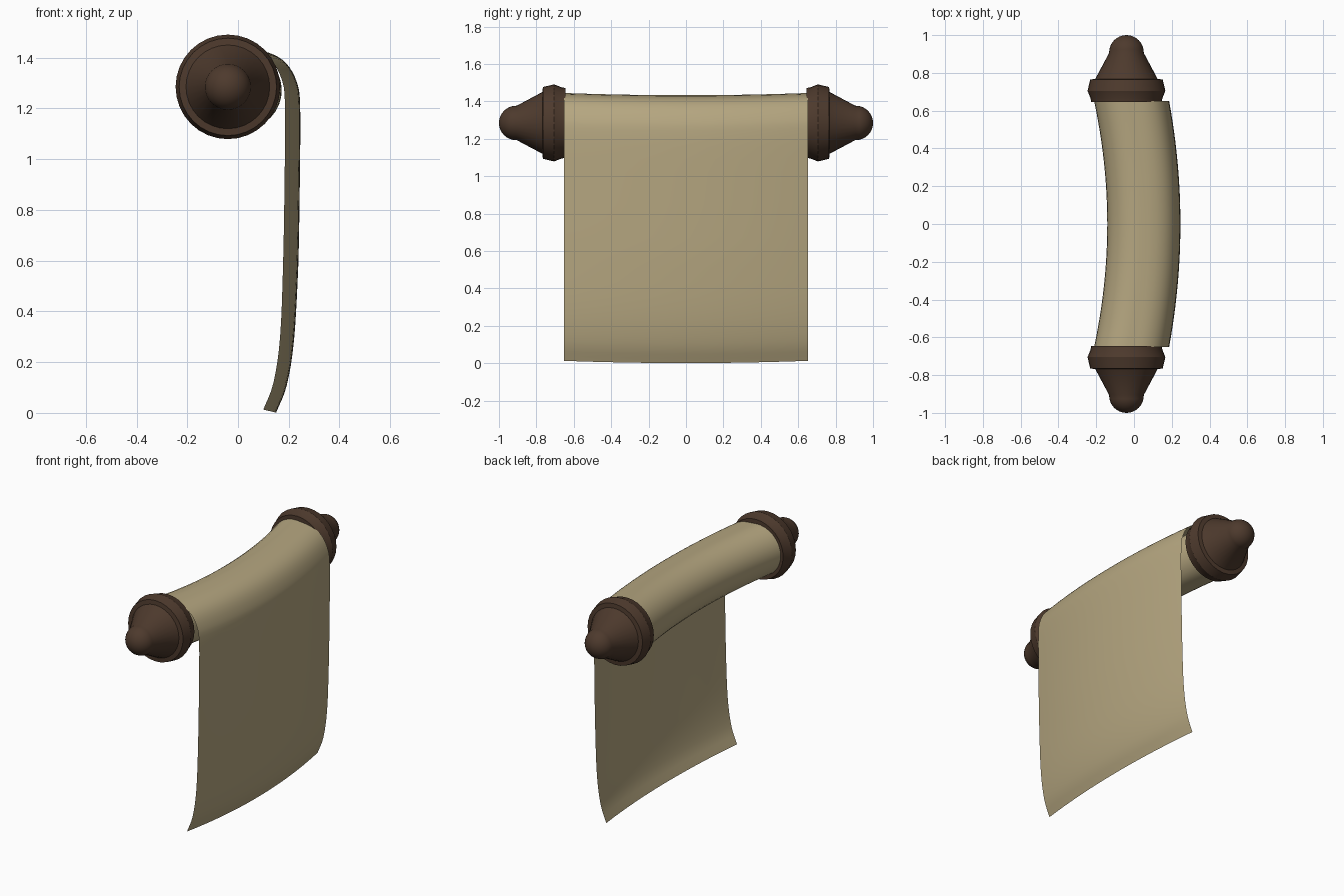
import bpy, bmesh, math
from mathutils import Vector

if "Cube" in bpy.data.objects:
    bpy.data.objects.remove(bpy.data.objects["Cube"])

CX, CZ = -0.04, 1.285


def material(name, color):
    m = bpy.data.materials.new(name)
    m.diffuse_color = (*color, 1)
    m.use_nodes = True
    m.node_tree.nodes["Principled BSDF"].inputs["Base Color"].default_value = m.diffuse_color
    return m


def finish(name, bm, mat, angle):
    me = bpy.data.meshes.new(name)
    bm.to_mesh(me)
    bm.free()
    ob = bpy.data.objects.new(name, me)
    bpy.context.collection.objects.link(ob)
    me.materials.append(mat)
    bpy.ops.object.select_all(action='DESELECT')
    ob.select_set(True)
    bpy.context.view_layer.objects.active = ob
    bpy.ops.object.shade_smooth_by_angle(angle=math.radians(angle))
    return ob


def smooth_path(pts, steps):
    # Catmull-Rom curve through the points
    p = [Vector(q) for q in pts]
    p = [2 * p[0] - p[1]] + p + [2 * p[-1] - p[-2]]
    out = []
    for i in range(1, len(p) - 2):
        a, b, c, d = p[i - 1:i + 3]
        for k in range(steps):
            t = k / steps
            out.append(0.5 * (2 * b + (c - a) * t + (2 * a - 5 * b + 4 * c - d) * t * t
                              + (3 * b - a - 3 * c + d) * t ** 3))
    return out + [p[-2]]


wood = material("dark_wood", (0.075, 0.042, 0.026))
paper = material("parchment", (0.46, 0.38, 0.215))

# Parchment: one rolled turn that leaves the top and hangs down, bowed forward
path = []
for i in range(33):
    t = i / 32
    a = math.pi / 2 - 2 * math.pi * t
    r = 0.150 + 0.010 * t + 0.014 * max(0, -math.cos(a))
    path.append(Vector((CX + r * math.cos(a), CZ + r * math.sin(a))))
drape = [(CX, CZ + 0.160), (0.06, 1.432), (0.13, 1.390), (0.172, 1.315), (0.185, 1.22),
         (0.184, 0.95), (0.178, 0.60), (0.166, 0.30), (0.140, 0.12), (0.100, 0.013)]
path += smooth_path(drape, 4)[1:]

bm = bmesh.new()
rows, half = 24, 0.652
grid = []
for j in range(rows + 1):
    y = half * (2 * j / rows - 1)
    bow = 1 - (y / half) ** 2
    row = []
    for p in path:
        amount = 0.070 if p.x < 0.02 and p.y > 1.1 else 0.050 + 0.010 * min(1, p.y / 0.6)
        row.append(bm.verts.new((p.x + amount * bow, y, p.y - 0.012 * bow)))
    grid.append(row)
for r0, r1 in zip(grid, grid[1:]):
    for k in range(len(path) - 1):
        bm.faces.new((r0[k], r0[k + 1], r1[k + 1], r1[k]))
finish("parchment_sheet", bm, paper, 60)

# Turned end knobs: collar, cone and ball, as (radius, distance from centre)
profile = [(0, 0.645), (0.187, 0.645), (0.190, 0.665), (0.206, 0.705), (0.192, 0.765),
           (0.165, 0.768), (0.092, 0.905)]
profile += [(0.092 * math.cos(a), 0.908 + 0.092 * math.sin(a))
            for a in (math.pi / 2 * i / 8 for i in range(1, 9))]
for side, name in ((-1, "front_knob"), (1, "back_knob")):
    bm = bmesh.new()
    vs = [bm.verts.new((CX + r, side * y, CZ)) for r, y in profile]
    es = [bm.edges.new(e) for e in zip(vs, vs[1:])]
    bmesh.ops.spin(bm, geom=vs + es, cent=(CX, 0, CZ), axis=(0, 1, 0),
                   angle=2 * math.pi, steps=32)
    bmesh.ops.remove_doubles(bm, verts=bm.verts, dist=1e-4)
    bmesh.ops.recalc_face_normals(bm, faces=bm.faces)
    finish(name, bm, wood, 30)
